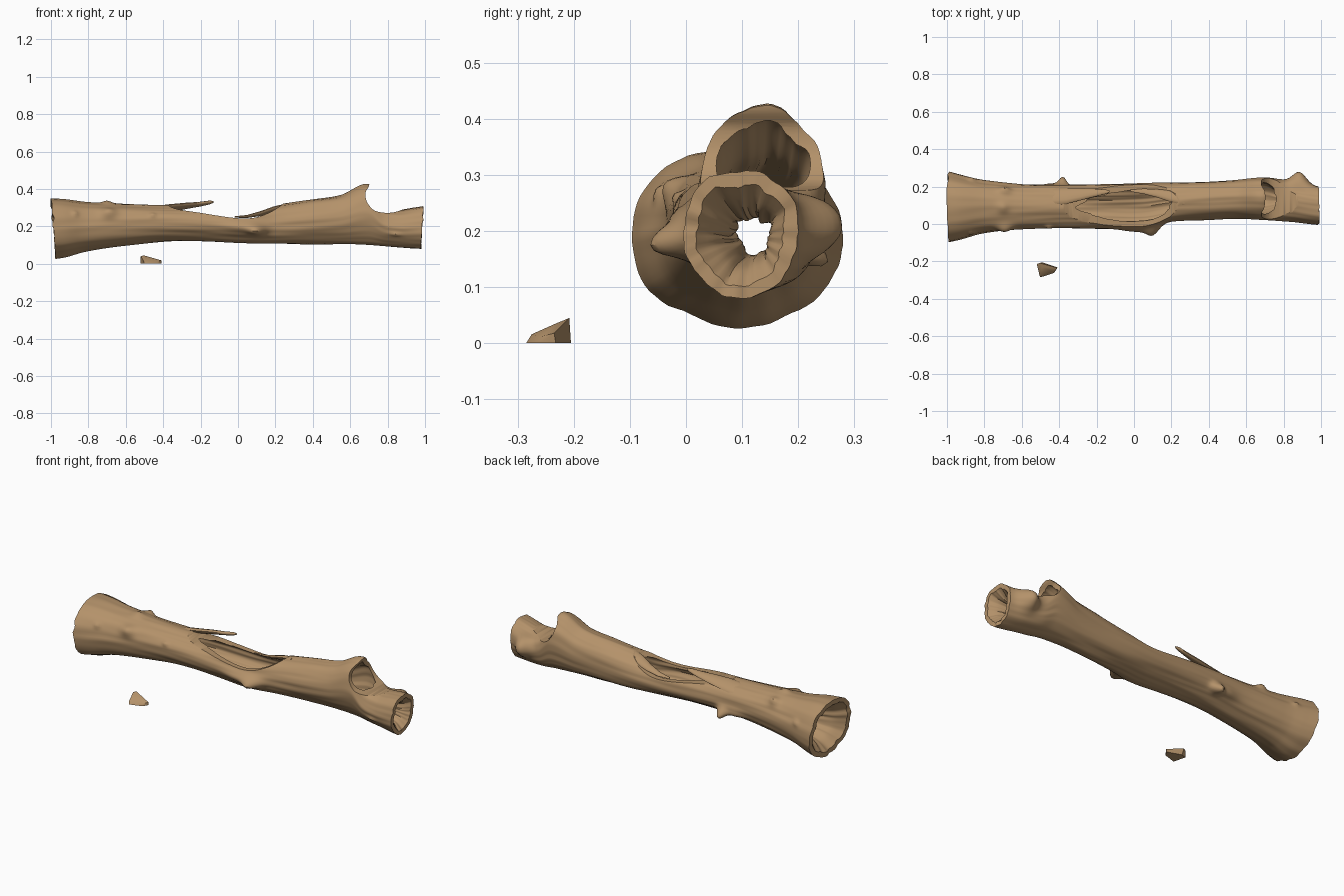
import bpy, bmesh, math
from mathutils import Vector, noise

if "Cube" in bpy.data.objects:
    bpy.data.objects.remove(bpy.data.objects["Cube"])

wood = bpy.data.materials.new("brown_wood")
wood.diffuse_color = (0.456, 0.287, 0.144, 1)
wood.use_nodes = True
wood.node_tree.nodes["Principled BSDF"].inputs["Base Color"].default_value = wood.diffuse_color


def finish(name, bm, angle=40):
    bmesh.ops.recalc_face_normals(bm, faces=bm.faces)
    me = bpy.data.meshes.new(name)
    bm.to_mesh(me)
    bm.free()
    ob = bpy.data.objects.new(name, me)
    bpy.context.collection.objects.link(ob)
    me.materials.append(wood)
    shade(ob, angle)
    return ob


def shade(ob, angle):
    bpy.ops.object.select_all(action='DESELECT')
    ob.select_set(True)
    bpy.context.view_layer.objects.active = ob
    bpy.ops.object.shade_smooth_by_angle(angle=math.radians(angle))


def hermite(rows, x):
    """Smooth interpolation of table rows keyed by their first value."""
    x = min(max(x, rows[0][0]), rows[-1][0])
    i = max(k for k in range(len(rows) - 1) if rows[k][0] <= x)
    a, b = rows[i], rows[i + 1]
    p, n = rows[max(i - 1, 0)], rows[min(i + 2, len(rows) - 1)]
    h = b[0] - a[0]
    t = (x - a[0]) / h
    out = []
    for c in range(1, len(a)):
        m0 = (b[c] - p[c]) / (b[0] - p[0]) * h
        m1 = (n[c] - a[c]) / (n[0] - a[0]) * h
        out.append((2*t**3 - 3*t*t + 1) * a[c] + (t**3 - 2*t*t + t) * m0
                   + (3*t*t - 2*t**3) * b[c] + (t**3 - t*t) * m1)
    return out


# log outline: x, y low, y high, z low, z high, hollow fraction
LOG = [(-1.0, -.10, .283, .027, .350, .84), (-.93, -.085, .265, .037, .347, .62),
       (-.80, -.05, .235, .068, .330, .50), (-.60, -.03, .212, .10, .320, .60),
       (-.40, -.02, .210, .12, .315, .72), (-.15, -.022, .210, .12, .310, .76),
       (.05, -.025, .215, .112, .308, .76), (.20, .01, .220, .108, .315, .76),
       (.40, .025, .228, .106, .340, .74), (.55, .03, .235, .105, .365, .76),
       (.70, .02, .248, .10, .425, .80), (.78, .015, .240, .095, .315, .42),
       (.86, .01, .225, .09, .292, .35), (.94, .0, .210, .086, .303, .50),
       (.985, -.005, .203, .085, .310, .78)]

# knots and broken twig stubs: x, angle (0 back, 90 top, 180 front), height, length, half-angle
KNOTS = [(.10, 195, .045, .045, 14), (.02, 190, .015, .09, 16), (.885, 8, .062, .05, 26),
         (-.38, -28, .055, .028, 12), (-.44, -26, .02, .07, 14), (-.69, 48, .022, .03, 10),
         (-.69, 148, .026, .04, 12), (-.70, 92, .014, .03, 12), (-.455, 155, .012, .014, 6),
         (-.87, 150, .012, .016, 5), (.84, 200, .008, .03, 6), (-.87, 20, .012, .02, 6)]


def log_point(x, deg, inner, end):
    y0, y1, z0, z1, hollow = hermite(LOG, x)
    a = math.radians(deg)
    c, s = math.cos(a), math.sin(a)
    k = 1.0
    add = 0.008 * noise.noise(Vector((x * 2.5, c * 1.8, s * 1.8)))
    add += 0.004 * noise.noise(Vector((x * 3 + 9, c * 5, s * 5)))
    if inner:
        k = hollow
        add *= 1.6
    else:
        for kx, ka, h, lx, la in KNOTS:
            da = (deg - ka + 180) % 360 - 180
            add += h * math.exp(-((x - kx) / lx) ** 2 - (da / la) ** 2)
    # ragged, slightly slanted end rims
    rag = 0.012 * noise.noise(Vector((c * 4, s * 4, 3)))
    xx = x
    if x < -.85:
        xx += (-.85 - x) / .15 * (.014 - .014 * s + rag)
    if x > .88:
        xx += (x - .88) / .105 * (.006 * s + rag * .5)
    return ((xx), (y0 + y1) / 2 + ((y1 - y0) / 2 * k + add) * c,
            (z0 + z1) / 2 + ((z1 - z0) / 2 * k + add) * s)


# hollow log: outer skin and inner skin joined at both rims
N, S = 180, 80
xs = [-1 + 1.985 * i / N for i in range(N + 1)]
bm = bmesh.new()
rings = []
for inner, seq in ((False, xs), (True, xs[::-1])):
    for x in seq:
        rings.append([bm.verts.new(log_point(x, 360 * j / S, inner, 0)) for j in range(S)])
for i in range(len(rings)):
    r, q = rings[i], rings[(i + 1) % len(rings)]
    for j in range(S):
        bm.faces.new((r[j], r[(j + 1) % S], q[(j + 1) % S], q[j]))
log = finish("hollow_log", bm)


def spline(pts, steps=6):
    out = []
    for i in range(len(pts) - 1):
        p = [Vector(pts[min(max(k, 0), len(pts) - 1)]) for k in (i - 1, i, i + 1, i + 2)]
        for s in range(steps):
            t = s / steps
            out.append(.5 * (2*p[1] + (p[2]-p[0])*t + (2*p[0]-5*p[1]+4*p[2]-p[3])*t*t
                             + (3*p[1]-p[0]-3*p[2]+p[3])*t**3))
    return out + [Vector(pts[-1])]


def cut(profile):
    """Remove everything above an x-z curve from the log."""
    pts = spline(profile)
    pts = [Vector((pts[0].x, .7))] + pts + [Vector((pts[-1].x, .7))]
    b = bmesh.new()
    face = b.faces.new([b.verts.new((p.x, -.4, p.y)) for p in pts])
    ext = bmesh.ops.extrude_face_region(b, geom=[face])
    bmesh.ops.translate(b, vec=(0, 1, 0),
                        verts=[v for v in ext["geom"] if isinstance(v, bmesh.types.BMVert)])
    cutter = finish("cutter", b)
    cutter.hide_render = True
    mod = log.modifiers.new("cut", 'BOOLEAN')
    mod.operation, mod.solver, mod.object = 'DIFFERENCE', 'EXACT', cutter
    bpy.context.view_layer.objects.active = log
    bpy.ops.object.modifier_apply(modifier=mod.name)
    bpy.data.objects.remove(cutter)


# long broken opening on top, then the broken branch notch near the right end
cut([(-.40, .335), (-.34, .296), (-.2, .272), (-.02, .245), (.08, .245),
     (.16, .270), (.22, .305), (.27, .345)])
cut([(.705, .45), (.70, .415), (.682, .38), (.69, .33), (.73, .285), (.80, .272),
     (.87, .286), (.93, .325)])
shade(log, 40)


def splinter(name, stations):
    """Tapered sliver: each station is x, y, z, half width, half thickness."""
    b = bmesh.new()
    rs = []
    for x, y, z, w, t in stations:
        rs.append([b.verts.new((x, y + w * math.cos(k * math.tau / 12) + t * .3 * math.sin(k * math.tau / 12),
                                z + t * math.sin(k * math.tau / 12) - .4 * w * math.cos(k * math.tau / 12)))
                   for k in range(12)])
    for r, q in zip(rs, rs[1:]):
        for j in range(12):
            b.faces.new((r[j], r[(j + 1) % 12], q[(j + 1) % 12], q[j]))
    b.faces.new(rs[0])
    b.faces.new(rs[-1])
    return finish(name, b, 50)


# splinters over the opening
splinter("long_splinter", [(-.44, .145, .288, .045, .012), (-.36, .150, .298, .042, .013),
                           (-.28, .160, .309, .032, .012), (-.20, .168, .319, .020, .010),
                           (-.15, .172, .328, .012, .009), (-.13, .173, .331, .004, .004)])
splinter("short_splinter", [(-.02, .178, .250, .005, .003), (.05, .175, .253, .014, .006),
                            (.12, .165, .268, .022, .010), (.19, .150, .290, .030, .012),
                            (.27, .140, .305, .040, .012)])

# loose wood chip on the ground
bm = bmesh.new()
for p in [(-.52, -.215, 0), (-.49, -.205, 0), (-.41, -.232, 0), (-.428, -.262, 0), (-.50, -.285, 0),
          (-.52, -.215, .040), (-.505, -.208, .045), (-.49, -.23, .036), (-.505, -.275, .016),
          (-.41, -.235, .018), (-.45, -.225, .016), (-.43, -.258, .012)]:
    bm.verts.new(p)
bmesh.ops.convex_hull(bm, input=bm.verts)
finish("wood_chip", bm, 35)
